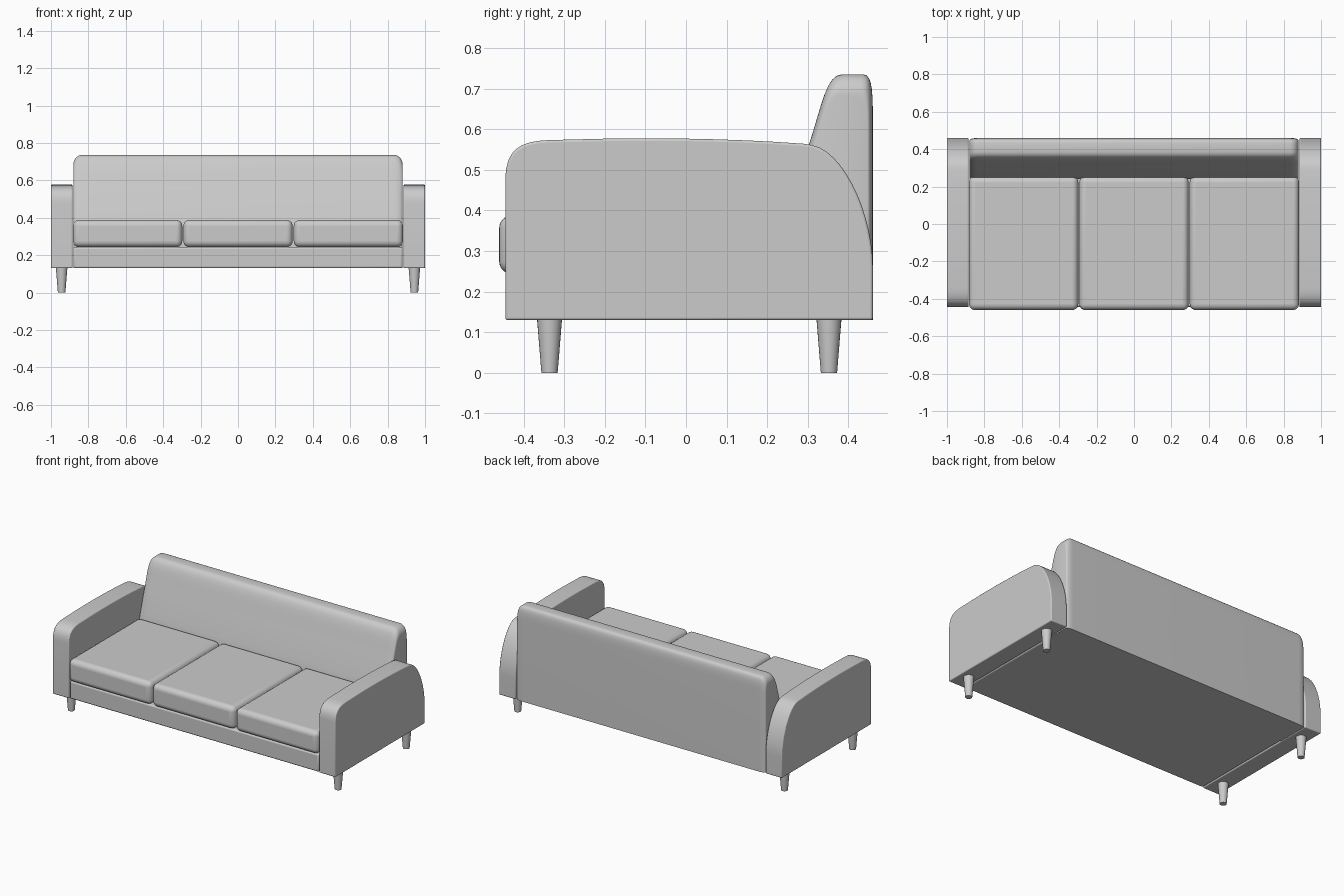
import bpy, bmesh, math
from mathutils import Vector
from mathutils.geometry import interpolate_bezier

old = bpy.data.objects.get("Cube")
if old:
    bpy.data.objects.remove(old, do_unlink=True)

fabric = bpy.data.materials.new("light grey")
fabric.use_nodes = True
grey = (0.6, 0.6, 0.6, 1)
fabric.diffuse_color = grey
fabric.node_tree.nodes["Principled BSDF"].inputs["Base Color"].default_value = grey


def finish(name, bm, bevel=0, segments=3):
    """Turn a bmesh into a named, shaded object with an optional rounded edge."""
    bmesh.ops.recalc_face_normals(bm, faces=bm.faces)
    mesh = bpy.data.meshes.new(name)
    bm.to_mesh(mesh)
    bm.free()
    mesh.materials.append(fabric)
    ob = bpy.data.objects.new(name, mesh)
    bpy.context.collection.objects.link(ob)
    if bevel:
        mod = ob.modifiers.new("soft edge", "BEVEL")
        mod.width, mod.segments = bevel, segments
        mod.limit_method, mod.angle_limit = "ANGLE", math.radians(50)
    bpy.ops.object.select_all(action="DESELECT")
    ob.select_set(True)
    bpy.context.view_layer.objects.active = ob
    bpy.ops.object.shade_smooth_by_angle(angle=math.radians(40))
    return ob


def box(name, low, high, bevel, segments=3):
    bm = bmesh.new()
    bmesh.ops.create_cube(bm, size=1)
    low, high = Vector(low), Vector(high)
    for v in bm.verts:
        v.co = (low + high) / 2 + v.co * (high - low)
    return finish(name, bm, bevel, segments)


def loft(name, rings, bevel=0):
    """Skin a row of matching closed rings and cap both ends."""
    bm = bmesh.new()
    rows = [[bm.verts.new(p) for p in ring] for ring in rings]
    n = len(rows[0])
    for a, b in zip(rows, rows[1:]):
        for i in range(n):
            j = (i + 1) % n
            bm.faces.new((a[i], a[j], b[j], b[i]))
    bm.faces.new(rows[0])
    bm.faces.new(rows[-1])
    return finish(name, bm, bevel)


def bezier(a, b, c, d, n=9):
    pts = interpolate_bezier(*[Vector((0, *p)) for p in (a, b, c, d)], n)
    return [(p.y, p.z) for p in pts]


FLOOR, INNER = 0.13, 0.88

# Arms: rounded front corner, nearly flat top, long sweep down at the back
arm = [(-0.445, FLOOR)]
arm += bezier((-0.445, 0.48), (-0.442, 0.55), (-0.41, 0.57), (-0.34, 0.573))
arm += bezier((-0.18, 0.577), (0, 0.579), (0.16, 0.574), (0.29, 0.564), 7)
arm += bezier((0.31, 0.561), (0.39, 0.545), (0.46, 0.39), (0.46, 0.26), 14)
arm.append((0.46, FLOOR))
for side, label in ((1, "left"), (-1, "right")):
    loft(label + "_arm", [[(side * x, y, z) for y, z in arm] for x in (INNER + 0.004, 1)], 0.006)

# Backrest: sloping front, rounded top, ends rounded off sideways
TOP, ROUND = 0.735, 0.05
back = [(0.24, FLOOR), (0.24, 0.34), (0.255, 0.41)]
back += bezier((0.302, 0.56), (0.335, 0.66), (0.345, 0.735), (0.385, TOP))
back += bezier((0.435, TOP), (0.455, 0.735), (0.459, 0.71), (0.46, 0.65), 7)
back.append((0.46, FLOOR))
half = []
for i in range(9):
    a = math.pi / 2 * i / 8
    drop = 1 - math.cos(a)
    scale = 1 - ROUND * drop / (TOP - FLOOR)
    squeeze = 1 - 0.12 * drop
    x = INNER - 0.045 * (1 - math.sin(a))
    half.append([(x, 0.35 + (y - 0.35) * squeeze, FLOOR + (z - FLOOR) * scale) for y, z in back])
mirrored = [[(-x, y, z) for x, y, z in ring] for ring in reversed(half)]
loft("backrest", mirrored + half)

# Seat base and three cushions
box("seat_base", (-INNER, -0.443, FLOOR), (INNER, 0.445, 0.243), 0.01)
for i, label in enumerate(("right", "middle", "left")):
    x = (i - 1) * 0.59
    box(label + "_cushion", (x - 0.292, -0.46, 0.243), (x + 0.292, 0.255, 0.388), 0.032, 6)

# Tapered legs
for sx, left in ((1, "left"), (-1, "right")):
    for y, end in ((-0.336, "front"), (0.352, "back")):
        rings = []
        for z, r in ((0, 0.02), (FLOOR + 0.005, 0.031)):
            rings.append([(sx * 0.943 + r * math.cos(t * math.pi / 12),
                           y + r * math.sin(t * math.pi / 12), z) for t in range(24)])
        loft(f"{end}_{left}_leg", rings)
